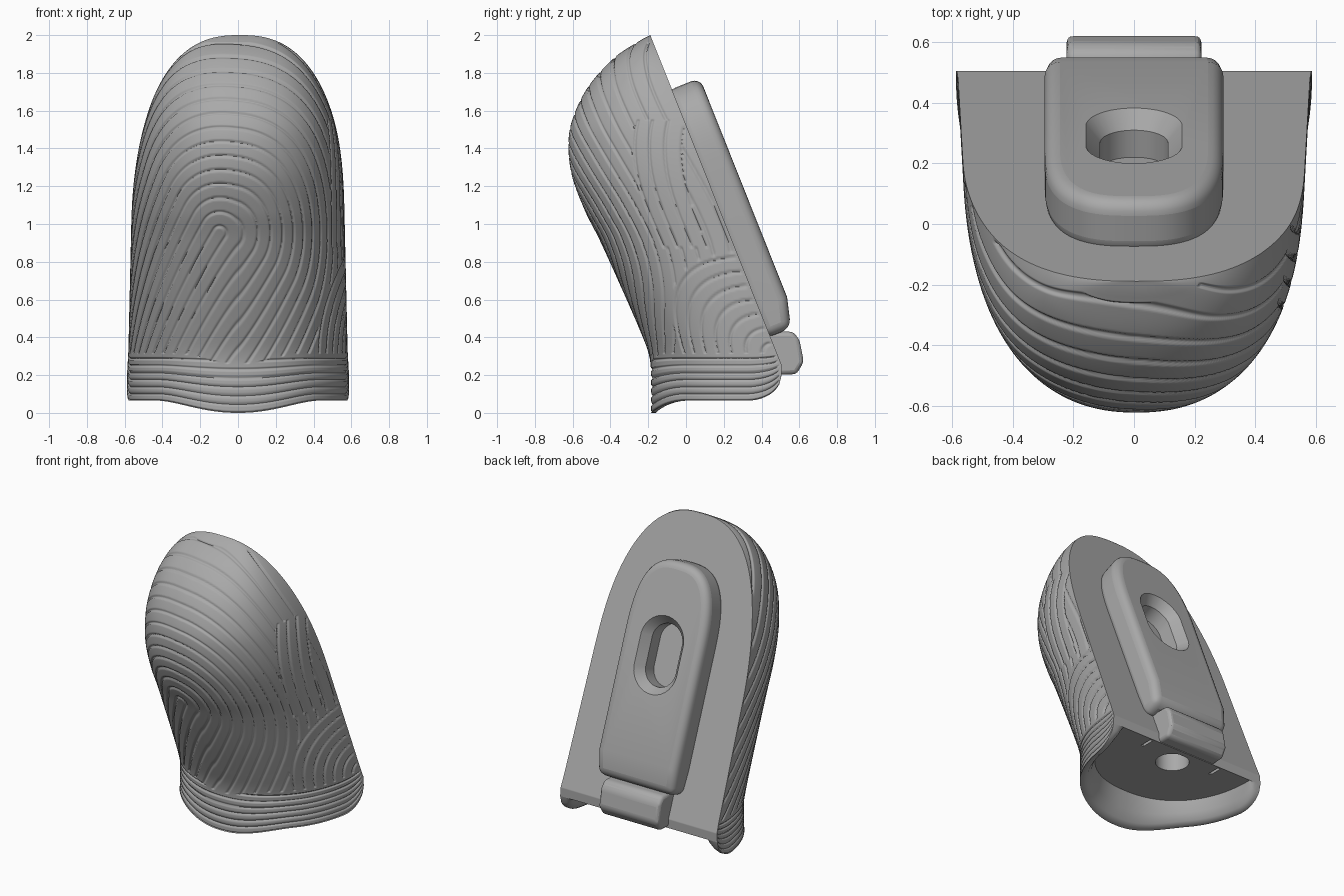
import bpy, bmesh, math
from mathutils import Vector

if "Cube" in bpy.data.objects:
    bpy.data.objects.remove(bpy.data.objects["Cube"])

grey = bpy.data.materials.new("plain grey")
grey.use_nodes = True
grey.diffuse_color = (0.4, 0.4, 0.4, 1)
grey.node_tree.nodes["Principled BSDF"].inputs["Base Color"].default_value = (0.4, 0.4, 0.4, 1)

SLOPE = 0.398                                # lean of the flat back
TIP_Y = -0.189                               # tip of the thumb
HEEL_Y = 0.505                               # upright strip at the foot of the back
UP = Vector((0, -SLOPE, 1)).normalized()     # up along the back
OUT = Vector((0, 1, SLOPE)).normalized()     # away from the back
FOOT = Vector((0, TIP_Y + SLOPE * 1.8, 0.2))  # lower middle of the back plane


def finish(bm, name, angle=28):
    bmesh.ops.recalc_face_normals(bm, faces=bm.faces)
    mesh = bpy.data.meshes.new(name)
    bm.to_mesh(mesh)
    bm.free()
    mesh.materials.append(grey)
    ob = bpy.data.objects.new(name, mesh)
    bpy.context.collection.objects.link(ob)
    smooth(ob, angle)
    return ob


def activate(ob):
    bpy.ops.object.select_all(action='DESELECT')
    ob.select_set(True)
    bpy.context.view_layer.objects.active = ob


def smooth(ob, angle=28):
    activate(ob)
    bpy.ops.object.shade_smooth_by_angle(angle=math.radians(angle))


def modify(ob, kind, **settings):
    activate(ob)
    mod = ob.modifiers.new(kind, kind)
    for key, value in settings.items():
        setattr(mod, key, value)
    bpy.ops.object.modifier_apply(modifier=mod.name)


def cut(ob, cutter):
    modify(ob, 'BOOLEAN', object=cutter, operation='DIFFERENCE', solver='EXACT')
    bpy.data.objects.remove(cutter)
    smooth(ob)


def loft(rings, name):
    """Closed solid through rings of equal length."""
    bm = bmesh.new()
    vs = [[bm.verts.new(p) for p in ring] for ring in rings]
    n = len(rings[0])
    for a, b in zip(vs, vs[1:]):
        for i in range(n):
            k = (i + 1) % n
            bm.faces.new((a[i], a[k], b[k], b[i]))
    bm.faces.new(vs[0])
    bm.faces.new(vs[-1])
    return finish(bm, name)


def step(x):
    x = min(1, max(0, x))
    return x * x * (3 - 2 * x)


# Front outline of the thumb, as (y, z), smoothed
PROFILE = [Vector(p) for p in (
    (-.185, 0), (-.185, .2), (-.197, .31), (-.245, .44), (-.35, .68), (-.457, .915),
    (-.535, 1.07), (-.605, 1.26), (-.622, 1.44), (-.592, 1.58), (-.512, 1.735),
    (-.38, 1.88), (-.245, 1.97), (TIP_Y, 2))]


def profile(v):
    f = v * (len(PROFILE) - 1)
    i = min(int(f), len(PROFILE) - 2)
    t = f - i
    b, c = PROFILE[i], PROFILE[i + 1]
    a = PROFILE[max(i - 1, 0)]
    d = PROFILE[min(i + 2, len(PROFILE) - 1)]
    return b + 0.5 * t * (c - a + t * (2 * a - 5 * b + 4 * c - d + t * (3 * (b - c) + d - a)))


def groove(s, z):
    """Groove strength of the print pattern at arc position s and height z."""
    if z < 0.26 + 0.05 * step(abs(s) / 0.35):
        phase, pitch = z, 0.046
    else:
        pitch = 0.075
        corner = math.hypot(s - 1.05, z - 0.3)
        if corner < 0.55:
            phase = corner
        elif 0.66 < s < 0.9 and 0.88 < z < 1.55:
            phase = s
        else:
            # distance to a short core line that leaves to the lower side
            p = Vector((s + 0.09, z - 0.95))
            axis = Vector((-0.55, -0.83)).normalized()
            phase = (p - axis * max(0, p.dot(axis))).length + pitch / 2
    off = abs((phase / pitch + 0.5) % 1 - 0.5) * pitch
    return 1 - step((off - 0.002) / 0.008)


# Thumb shell with ridges
COLS, ROWS, POWER = 320, 320, 2 / 2.25
bm = bmesh.new()
grid, depth = [], {}
for j in range(ROWS + 1):
    front, z = profile(j / ROWS)
    z = min(z, 2)
    top = max(0, z - 1)
    w = (0.588 - 0.023 * z) * max(0, 1 - top ** 2.5) ** (1 / 2.5)
    row = []
    for i in range(COLS + 1):
        u = 2 * i / COLS - 1
        t = u * math.pi / 2
        c = max(0, math.cos(t)) ** POWER
        # hem: dips at the front, rounds up to the back corners
        heel = max(0, 1 - c / 0.27)
        hem = 0.065 * step(abs(u) / 0.5) + 0.132 * (1 - math.sqrt(1 - heel * heel))
        zz = z + hem * max(0, 1 - z / 0.33)
        back = min(HEEL_Y, TIP_Y + SLOPE * (2 - zz))
        d = max(0, back - front)
        x = math.copysign(w * abs(math.sin(t)) ** POWER, u) + 0.01 * step(top / 0.6)
        v = bm.verts.new((x, back - d * c, zz))
        row.append(v)
        if abs(u) < 0.99 and 0 < j and z < 1.96:
            depth[v] = 0.008 * groove(t * 0.64 * w / 0.565, z)
    grid.append(row)
# Rounded lip turning in under the hem
hem_row = grid[0]
lip = [hem_row]
for k, rise in ((0.965, 0.0), (0.93, 0.12), (0.89, 0.45), (0.86, 1.0)):
    lip.append([bm.verts.new((v.co.x * k, HEEL_Y - (HEEL_Y - v.co.y) * k,
                              v.co.z + (0.2 - v.co.z) * rise)) for v in hem_row])
inner = [v.co.copy() for v in lip[-1]]
for rows in (grid, lip):
    for a, b in zip(rows, rows[1:]):
        for i in range(COLS):
            bm.faces.new((a[i], a[i + 1], b[i + 1], b[i]))
# Flat back
for a, b in zip(grid, grid[1:]):
    bm.faces.new((a[0], b[0], b[-1], a[-1]))
bmesh.ops.recalc_face_normals(bm, faces=bm.faces)
bm.normal_update()
for v, normal in [(v, v.normal.copy()) for v in depth]:
    v.co -= normal * depth[v]
bmesh.ops.remove_doubles(bm, verts=bm.verts, dist=0.0002)
finish(bm, "thumb_shell", 65)

# Recessed floor with a round socket and two slits
edge = inner[::8]
floor = loft([[Vector((p.x * 1.01, min(p.y, HEEL_Y - 0.002) - h * SLOPE, 0.2 + h)) for p in edge]
              for h in (0, 0.15)], "base_floor")
socket = loft([[(0.104 * math.cos(q * math.pi / 16), 0.365 + 0.104 * math.sin(q * math.pi / 16), z)
                for q in range(32)] for z in (0.1, 0.32)], "socket_cutter")
cut(floor, socket)
for side in (-1, 1):
    slit = loft([[(side * x, y, z) for x, y in ((.26, .4), (.28, .4), (.28, .49), (.26, .49))]
                 for z in (0.1, 0.22)], "slit_cutter")
    cut(floor, slit)


def on_back(x, p, n):
    return Vector((x, 0, 0)) + FOOT + UP * p + OUT * n


# Mounting pad: rounded outline raised from the back, with a sloped foot
arc = [(0.295 * math.copysign(abs(math.cos(q)) ** 0.72, math.cos(q)),
        1.12 + 0.51 * max(0, math.sin(q)) ** 0.72)
       for q in (math.pi * i / 40 for i in range(41))]
outline = [(0.285, 0.22), (0.295, 0.382)] + arc + [(-0.295, 0.382), (-0.285, 0.22)]
bm = bmesh.new()
low = [bm.verts.new(on_back(x, p, -0.03)) for x, p in outline]
high = [bm.verts.new(on_back(x, p, 0.118 if p < 0.3 else 0.16)) for x, p in outline]
for i in range(len(low)):
    k = (i + 1) % len(low)
    bm.faces.new((low[i], low[k], high[k], high[i]))
bm.faces.new(low)
bm.faces.new(high[1:-1])
bm.faces.new((high[0], high[1], high[-2], high[-1]))
pad = finish(bm, "mounting_pad")
modify(pad, 'BEVEL', width=0.05, segments=5, limit_method='ANGLE', angle_limit=math.radians(40))


def stadium(r, n):
    ring = []
    for i in range(32):
        q = (i + 0.5) * math.pi / 16
        ring.append(on_back(r * math.cos(q), 1.04 + r * math.sin(q) + math.copysign(0.088, math.sin(q)), n))
    return ring


# Long slot with a chamfered rim
cut(pad, loft([stadium(r, n) for r, n in ((.16, .25), (.16, .161), (.112, .1), (.112, .004))],
              "slot_cutter"))


def bar(name, side, half, bevel):
    ob = loft([[(x, y, z) for y, z in side] for x in (-half, half)], name)
    modify(ob, 'BEVEL', width=bevel, segments=3, limit_method='ANGLE', angle_limit=math.radians(25))
    smooth(ob)


# Narrow neck and clip tab below the pad
bar("clip_neck", ((.36, .5), (.5, .5), (.515, .4), (.4, .4)), 0.19, 0.01)
bar("clip_tab", ((.4, .43), (.565, .43), (.6, .39), (.624, .27), (.585, .205), (.45, .2)), 0.222, 0.022)
